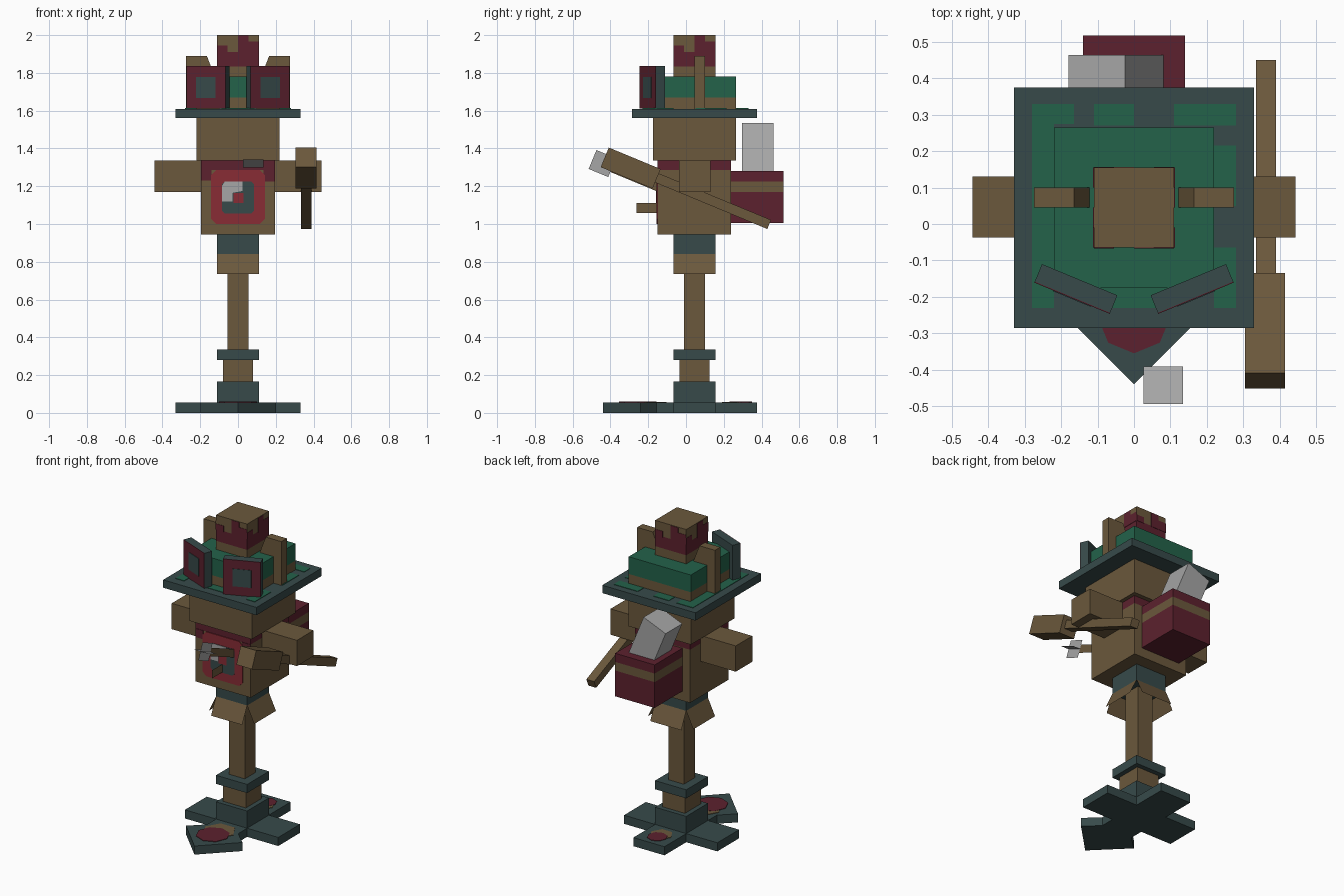
import bpy, bmesh, math
from mathutils import Matrix, Vector

if "Cube" in bpy.data.objects:
    bpy.data.objects.remove(bpy.data.objects["Cube"])

CY = 0.045                      # the post stands slightly behind centre
TILT = math.radians(22.5)


def lin(c):
    c /= 255
    return c / 12.92 if c <= 0.04045 else ((c + 0.055) / 1.055) ** 2.4


def colour(name, r, g, b):
    m = bpy.data.materials.new(name)
    m.diffuse_color = (lin(r), lin(g), lin(b), 1)
    m.use_nodes = True
    m.node_tree.nodes["Principled BSDF"].inputs["Base Color"].default_value = m.diffuse_color
    return m


BROWN = colour("wood brown", 107, 88, 60)
TEAL = colour("dark teal", 55, 74, 74)
GREEN = colour("hat green", 35, 98, 74)
WINE = colour("wine red", 92, 33, 46)
RED = colour("bright red", 136, 44, 53)
GREY = colour("light grey", 166, 166, 166)


def finish(name, bm, mats):
    me = bpy.data.meshes.new(name)
    bm.to_mesh(me)
    bm.free()
    for m in mats:
        me.materials.append(m)
    ob = bpy.data.objects.new(name, me)
    bpy.context.collection.objects.link(ob)
    return ob


def box(name, x, y, z, mat):
    """Box from (min, max) ranges."""
    bm = bmesh.new()
    bmesh.ops.create_cube(bm, size=1)
    for v in bm.verts:
        v.co = Vector([(r[0] + r[1]) / 2 + c * (r[1] - r[0]) for r, c in zip((x, y, z), v.co)])
    return finish(name, bm, [mat])


def turned(name, centre, size, axis, angle, mat):
    """Box turned about one axis through its centre."""
    h = [s / 2 for s in size]
    ob = box(name, (-h[0], h[0]), (-h[1], h[1]), (-h[2], h[2]), mat)
    ob.data.transform(Matrix.Translation(centre) @ Matrix.Rotation(angle, 4, axis))
    return ob


def post(name, half, z, mat):
    """Square block centred on the post."""
    return box(name, (-half, half), (CY - half, CY + half), z, mat)


def sheet(name, pts, mat):
    bm = bmesh.new()
    bm.faces.new([bm.verts.new(p) for p in pts])
    return finish(name, bm, [mat])


def slab(name, pts, vec, mat):
    """Polygon extruded along a vector."""
    bm = bmesh.new()
    f = bm.faces.new([bm.verts.new(p) for p in pts])
    r = bmesh.ops.extrude_face_region(bm, geom=[f])
    bmesh.ops.translate(bm, vec=vec, verts=[g for g in r["geom"] if isinstance(g, bmesh.types.BMVert)])
    bmesh.ops.recalc_face_normals(bm, faces=bm.faces)
    return finish(name, bm, [mat])


def disc(cx, cy, z, r, n, turn=0):
    return [(cx + r * math.cos(turn + 2 * math.pi * i / n),
             cy + r * math.sin(turn + 2 * math.pi * i / n), z) for i in range(n)]


# Crossed feet, with a pointed toe in front
a, b = 0.11, 0.33
cross = [(b, -a), (b, a), (a, a), (a, b), (-a, b), (-a, a),
         (-b, a), (-b, -a), (-a, -a), (-a, -0.2), (-0.2, -0.285),
         (0, -0.485), (0.2, -0.285), (a, -0.2), (a, -a)]
slab("feet", [(x, y + CY, 0) for x, y in cross], (0, 0, 0.055), TEAL)
up = (0, 0, 0.003)
slab("toe_patch_edge", disc(0, -0.19, 0.055, 0.1, 6), up, BROWN)
slab("toe_patch", disc(0, -0.255, 0.056, 0.1, 8), up, WINE)
slab("heel_patch_edge", disc(0, 0.25, 0.055, 0.07, 6), up, BROWN)
slab("heel_patch", disc(0, 0.29, 0.056, 0.06, 8), up, WINE)

# Post and its blocks
post("foot_block", 0.11, (0.055, 0.165), TEAL)
post("ankle", 0.08, (0.165, 0.28), BROWN)
post("collar", 0.11, (0.28, 0.335), TEAL)
post("pole", 0.055, (0.335, 0.85), BROWN)
post("belt", 0.11, (0.84, 0.95), TEAL)

# Four thin flaps flaring out under the belt
for i in range(4):
    ob = sheet("skirt_flap", [(-0.11, -0.11, 0.84), (0.11, -0.11, 0.84),
                              (0.11, -0.16, 0.735), (-0.11, -0.16, 0.735)], BROWN)
    ob.data.transform(Matrix.Translation((0, CY, 0)) @ Matrix.Rotation(i * math.pi / 2, 4, 'Z'))

# Body with red shoulders and chest badge
BX, BY = (-0.195, 0.195), (-0.15, 0.237)
box("body", BX, BY, (0.945, 1.285), BROWN)
box("shoulders", BX, BY, (1.285, 1.335), WINE)
fy = (-0.153, -0.149)
box("shoulder_drip", (-0.195, -0.14), fy, (1.23, 1.285), WINE)
box("shoulder_drip", (0.135, 0.195), fy, (1.225, 1.285), WINE)
c, k = 0.142, 0.025
badge = [(c, c - k), (c - k, c), (k - c, c), (-c, c - k), (-c, k - c), (k - c, -c), (c - k, -c), (c, k - c)]
slab("badge", [(x, -0.15, 1.143 + z) for x, z in badge], (0, -0.005, 0), RED)
slab("badge_inset", [(x * 0.6, -0.155, 1.14 + z * 0.6) for x, z in badge], (0, -0.002, 0), TEAL)
slab("badge_shine", [(x, -0.157, z) for x, z in [
    (-0.085, 1.12), (-0.085, 1.2), (-0.07, 1.225), (0.025, 1.225), (0.025, 1.175),
    (-0.03, 1.165), (-0.03, 1.12)]], (0, -0.002, 0), GREY)
box("badge_dot", (-0.025, 0.03), (-0.16, -0.156), (1.11, 1.165), RED)
for s in (-1, 1):
    box("arm", sorted((s * 0.195, s * 0.443)), (-0.037, 0.13), (1.17, 1.335), BROWN)

# Mallet held at the side
turned("mallet_handle", (0.362, 0.14, 1.122), (0.055, 0.65, 0.052), 'X', -TILT, BROWN)
turned("mallet_head", (0.36, -0.293, 1.296), (0.11, 0.297, 0.112), 'X', -TILT, BROWN)

# Thin tool in front of the chest: crossed blades, a grip and a peg
d = Vector((0, -math.cos(TILT), math.sin(TILT)))
n = Vector((0, math.sin(TILT), math.cos(TILT)))
xx = Vector((1, 0, 0))
mid, h = Vector((0.08, -0.443, 1.32)), 0.056


def strip(name, p, along, la, side, ls, mat):
    sheet(name, [p + along * i * la + side * j * ls for i, j in ((-1, -1), (1, -1), (1, 1), (-1, 1))], mat)


strip("blade_flat", mid, d, h, xx, 0.054, GREY)
strip("blade_upright", mid, d, h, n, 0.054, GREY)
strip("tool_grip", mid - d * 0.19, d, 0.135, n, 0.025, BROWN)
strip("peg", Vector((0, -0.205, 1.085)), Vector((0, 1, 0)), 0.056, Vector((0, 0, 1)), 0.026, BROWN)

# Backpack with a strap band and a tilted grey roll
PX, PY = (-0.14, 0.14), (0.237, 0.517)
box("pack_bottom", PX, PY, (1.005, 1.17), WINE)
box("pack_band", PX, PY, (1.17, 1.225), BROWN)
box("pack_lid", PX, PY, (1.225, 1.28), WINE)
turned("pack_roll", (-0.049, 0.38, 1.373), (0.168, 0.168, 0.28), 'Y', -TILT, GREY)

# Head and hat
post("head", 0.22, (1.335, 1.56), BROWN)
post("brim", 0.33, (1.56, 1.61), TEAL)
for x, y in [((-0.28, -0.22), (-0.23, 0.33)), ((-0.22, -0.165), (0.275, 0.33)),
             ((-0.11, 0), (0.27, 0.33)), ((0.11, 0.28), (0.27, 0.33)),
             ((0.22, 0.28), (0.05, 0.215)), ((0.22, 0.28), (-0.23, -0.065)),
             ((-0.1, 0.1), (-0.23, -0.175))]:
    box("brim_patch", x, y, (1.609, 1.613), GREEN)
post("hat_band", 0.22, (1.61, 1.67), BROWN)
post("hat_crown", 0.22, (1.67, 1.78), GREEN)

# Chimney block on top: brown with a red middle and drips on each side
post("top_base", 0.11, (1.78, 1.835), BROWN)
post("top_stripe", 0.11, (1.835, 1.91), WINE)
post("top_cap", 0.11, (1.91, 2.0), BROWN)
for i in range(4):
    for x0, x1, z1 in [(-0.11, -0.055, 1.945), (0, 0.055, 1.997), (0.055, 0.11, 1.965)]:
        ob = box("top_drip", (x0, x1), (-0.112, -0.109), (1.905, z1), WINE)
        ob.data.transform(Matrix.Translation((0, CY, 0)) @ Matrix.Rotation(i * math.pi / 2, 4, 'Z'))

# Angled goggle plates and side horns
for s in (-1, 1):
    centre = Vector((s * 0.159, -0.177, 1.723))
    rot = Matrix.Rotation(s * TILT, 4, 'Z')
    turned("goggle", centre, (0.224, 0.052, 0.225), 'Z', s * TILT, TEAL)
    face = rot @ Vector((0, -0.027, 0))
    turned("goggle_frame", centre + face, (0.224, 0.004, 0.225), 'Z', s * TILT, WINE)
    turned("goggle_lens", centre + face * 1.08, (0.112, 0.004, 0.112), 'Z', s * TILT, TEAL)
    slab("horn", [(s * x, 0.045, z) for x, z in [(0.275, 1.61), (0.275, 1.89), (0.165, 1.89),
                                                  (0.12, 1.775), (0.12, 1.61)]], (0, 0.055, 0), BROWN)
